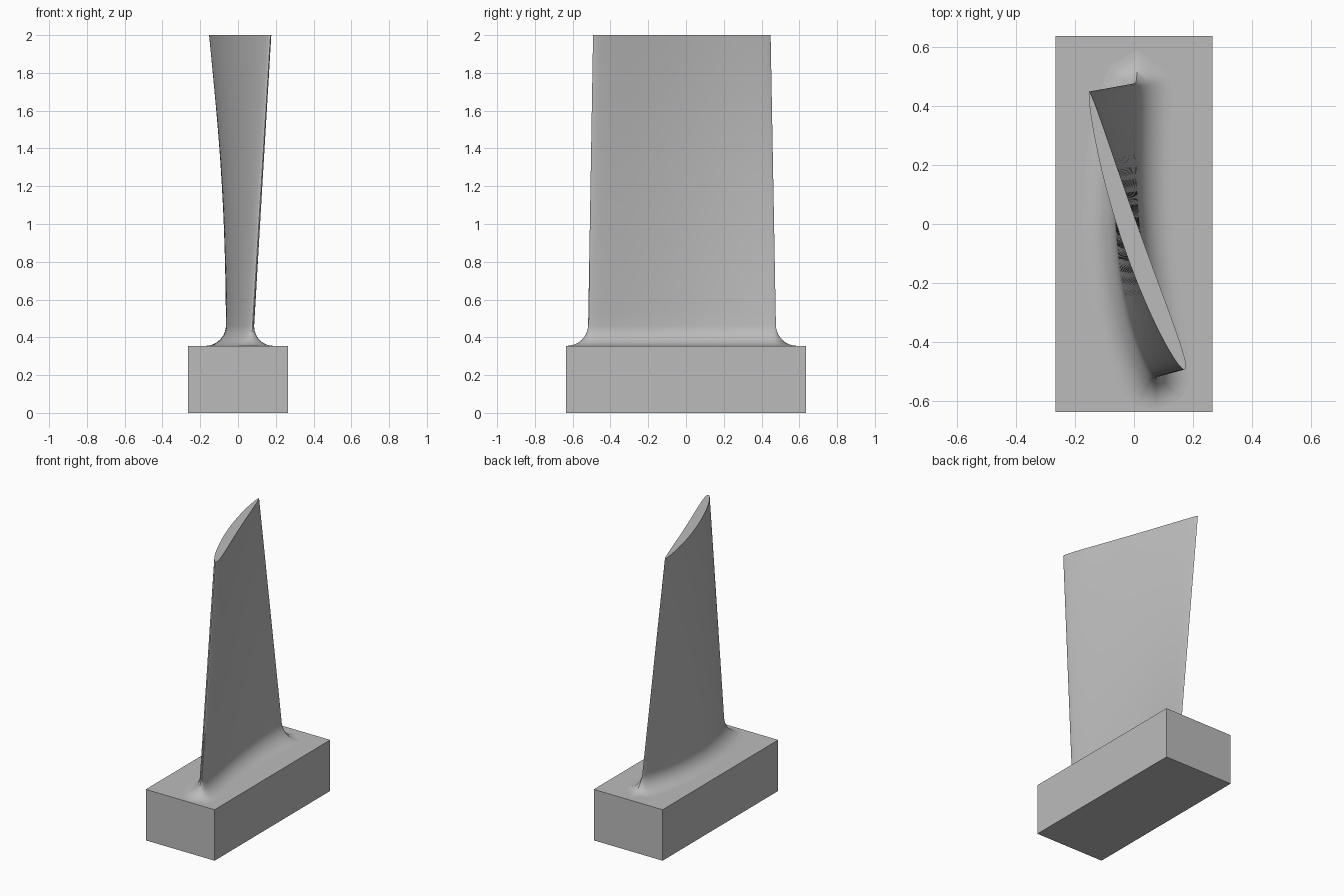
import bpy, bmesh, math
from mathutils import Vector

cube = bpy.data.objects.get("Cube")
if cube:
    bpy.data.objects.remove(cube, do_unlink=True)

grey = bpy.data.materials.new("plain grey")
grey.use_nodes = True
COLOUR = (0.5, 0.5, 0.5, 1)
grey.diffuse_color = COLOUR
grey.node_tree.nodes["Principled BSDF"].inputs["Base Color"].default_value = COLOUR

BASE_TOP, TIP, FILLET = 0.355, 2.0, 0.11
STEPS = 32


def add_object(name, bm):
    bmesh.ops.recalc_face_normals(bm, faces=bm.faces)
    mesh = bpy.data.meshes.new(name)
    bm.to_mesh(mesh)
    bm.free()
    mesh.materials.append(grey)
    obj = bpy.data.objects.new(name, mesh)
    bpy.context.collection.objects.link(obj)
    return obj


def section(z):
    """Cambered airfoil outline, twisting from root to tip."""
    t = (z - BASE_TOP) / (TIP - BASE_TOP)
    lead = Vector((0.07, -0.52)).lerp(Vector((0.172, -0.492)), t)
    trail = Vector((0.015, 0.478)).lerp(Vector((-0.152, 0.448)), t)
    camber = 0.063 + (0.026 - 0.063) * t
    half = 0.043 + (0.034 - 0.043) * t
    chord = trail - lead
    side = Vector((-chord.y, chord.x)).normalized()
    outline = []
    for i in range(2 * STEPS):
        a = math.pi * i / STEPS
        s = min(max((1 - math.cos(a)) / 2, 0), 1)
        thick = half * s ** 0.45 * (1 - s) ** 0.65 / 0.475
        sign = 1 if i <= STEPS else -1
        outline.append(lead + chord * s + side * (camber * 4 * s * (1 - s) + sign * thick))
    return outline


def grown(outline, distance):
    """Push an outline outwards along its normals."""
    result = []
    for i, p in enumerate(outline):
        d = outline[(i + 1) % len(outline)] - outline[i - 1]
        result.append(p + Vector((-d.y, d.x)).normalized() * distance)
    return result


# Root block
bm = bmesh.new()
bmesh.ops.create_cube(bm, size=1)
for v in bm.verts:
    v.co = (v.co.x * 0.53, v.co.y * 1.272, (v.co.z + 0.5) * BASE_TOP)
add_object("root_block", bm)

# Twisted blade, flaring into the block through a quarter-round fillet
levels = []
for i in range(11):
    a = math.pi / 2 * i / 10
    levels.append((BASE_TOP + FILLET * (1 - math.cos(a)), FILLET * (1 - math.sin(a))))
start = BASE_TOP + FILLET
levels += [(start + (TIP - start) * i / 20, 0) for i in range(1, 21)]

bm = bmesh.new()
rings = [[bm.verts.new((p.x, p.y, z)) for p in grown(section(z), offset)]
         for z, offset in levels]
for low, high in zip(rings, rings[1:]):
    for i in range(len(low)):
        j = (i + 1) % len(low)
        bm.faces.new((low[i], low[j], high[j], high[i]))
bm.faces.new(rings[-1])
bm.faces.new(rings[0][::-1])
blade = add_object("blade", bm)

bpy.ops.object.select_all(action='DESELECT')
blade.select_set(True)
bpy.context.view_layer.objects.active = blade
bpy.ops.object.shade_smooth_by_angle(angle=math.radians(40))
